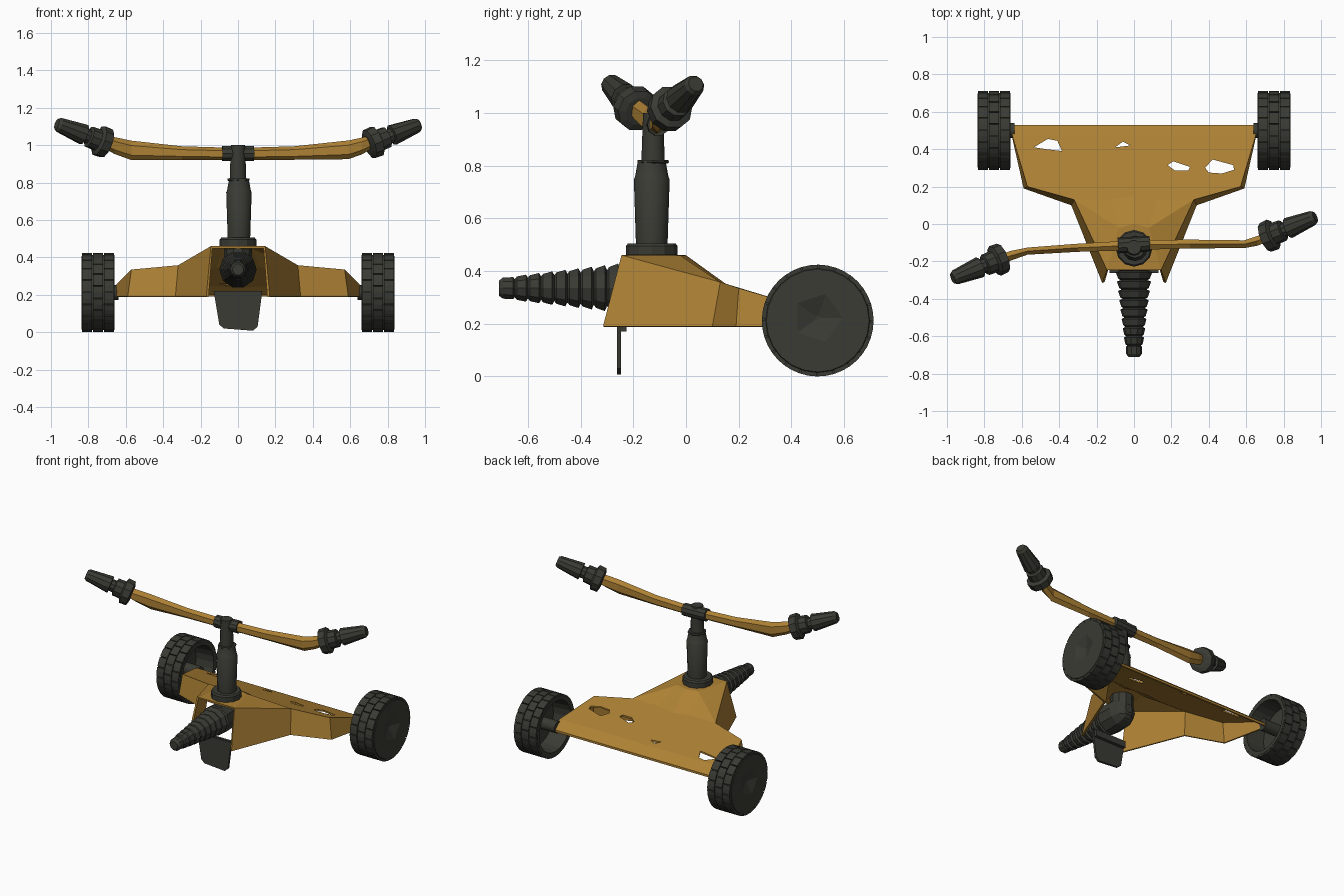
import bpy, bmesh, math
from mathutils import Vector

if "Cube" in bpy.data.objects:
    bpy.data.objects.remove(bpy.data.objects["Cube"])


def material(name, rgb):
    m = bpy.data.materials.new(name)
    m.use_nodes = True
    m.diffuse_color = (*rgb, 1)
    bsdf = m.node_tree.nodes["Principled BSDF"]
    bsdf.inputs["Base Color"].default_value = (*rgb, 1)
    bsdf.inputs["Roughness"].default_value = 0.8
    return m


OCHRE = material("ochre paint", (0.42, 0.22, 0.035))
RUBBER = material("dark rubber", (0.042, 0.043, 0.034))


def finish(bm, name, mat, smooth=0):
    me = bpy.data.meshes.new(name)
    bm.to_mesh(me)
    bm.free()
    ob = bpy.data.objects.new(name, me)
    bpy.context.collection.objects.link(ob)
    if mat:
        me.materials.append(mat)
    bpy.ops.object.select_all(action='DESELECT')
    ob.select_set(True)
    bpy.context.view_layer.objects.active = ob
    if smooth:
        bpy.ops.object.shade_smooth_by_angle(angle=math.radians(smooth))
    return ob


def loft(bm, rings, caps=True):
    """Skin a list of point rings and cap both ends."""
    vs = [[bm.verts.new(p) for p in ring] for ring in rings]
    n = len(vs[0])
    for a, b in zip(vs, vs[1:]):
        for i in range(n):
            bm.faces.new((a[i], a[(i + 1) % n], b[(i + 1) % n], b[i]))
    if caps:
        bm.faces.new(vs[0][::-1])
        bm.faces.new(vs[-1])
    bmesh.ops.recalc_face_normals(bm, faces=bm.faces)


def lathe_rings(profile, origin, axis, sides):
    """Profile holds (distance along axis, radius)."""
    q = Vector(axis).to_track_quat('Z', 'Y')
    steps = [2 * math.pi * i / sides for i in range(sides)]
    return [[Vector(origin) + q @ Vector((r * math.cos(t), r * math.sin(t), d))
             for t in steps] for d, r in profile]


def lathe(name, profile, origin, axis, sides, mat, smooth=0):
    bm = bmesh.new()
    loft(bm, lathe_rings(profile, origin, axis, sides))
    return finish(bm, name, mat, smooth)


def cut(target, cutter):
    mod = target.modifiers.new("cut", 'BOOLEAN')
    mod.operation, mod.solver, mod.object = 'DIFFERENCE', 'EXACT', cutter
    bpy.context.view_layer.objects.active = target
    bpy.ops.object.modifier_apply(modifier=mod.name)
    bpy.data.objects.remove(cutter)


# Sheet metal deck: half of an open-bottomed shell, then mirrored
P = {
    "t0": (.145, -.245, .46), "t1": (.32, .13, .358), "t2": (.57, .2, .335),
    "t3": (.65, .47, .255), "t4": (.66, .53, .205),
    "c0": (0, -.245, .46), "c1": (0, 0, .46), "c2": (0, .15, .352),
    "c3": (0, .47, .255), "c4": (0, .53, .205),
    "r": (.08, -.02, .458), "f": (.12, .13, .358),
    "b0": (.17, -.315, .19), "b1": (.335, .10, .19), "b2": (.59, .19, .19),
    "b3": (.66, .5, .19), "b4": (.66, .53, .19), "c5": (0, .53, .19),
}
FACES = ("c0 t0 r c1", "r t0 t1", "r t1 f", "c1 r f c2", "c2 f t1 t2 t3 c3",
         "c3 t3 t4 c4", "c4 t4 b4 c5", "t0 b0 b1 t1", "t1 b1 b2 t2",
         "t2 b2 b3 t3", "t3 b3 b4 t4")
bm = bmesh.new()
V = {k: bm.verts.new(p) for k, p in P.items()}
for f in FACES:
    bm.faces.new([V[k] for k in f.split()])
bmesh.ops.recalc_face_normals(bm, faces=bm.faces)
bm.faces.ensure_lookup_table()
if bm.faces[0].normal.z < 0:
    bmesh.ops.reverse_faces(bm, faces=bm.faces)
deck = finish(bm, "deck_shell", OCHRE)
mirror = deck.modifiers.new("mirror", 'MIRROR')
mirror.use_clip = True
solid = deck.modifiers.new("thickness", 'SOLIDIFY')
solid.thickness, solid.offset = 0.014, -1
for name in ("mirror", "thickness"):
    bpy.ops.object.modifier_apply(modifier=name)

# Torn holes through the deck
HOLES = (
    ((-.535, .41), (-.46, .455), (-.41, .445), (-.385, .39), (-.47, .4)),
    ((-.10, .41), (-.06, .44), (-.02, .42)),
    ((.18, .315), (.21, .335), (.3, .305), (.29, .285), (.22, .285)),
    ((.38, .30), (.42, .345), (.53, .315), (.535, .29), (.47, .27), (.40, .275)),
)
for hole in HOLES:
    bm = bmesh.new()
    loft(bm, [[(x, y, z) for x, y in hole] for z in (.215, .5)])
    cut(deck, finish(bm, "hole_cutter", None))


# Wheels: hollow cup with hub, dented outer face and brick tread
def wheel(name, s):
    center, axis = Vector((s * .66, .5, .212)), (s, 0, 0)
    cup = [(-.02, .04), (.13, .04), (.13, .165), (0, .175), (0, .2),
           (.17, .2), (.178, .195)]
    ob = lathe(name, cup, center, axis, 24, RUBBER)
    dent = lathe(name + "_dent", [(-.025, .01), (.01, .13)],
                 center + Vector((s * .178, 0, .01)), axis, 5, None)
    cut(ob, dent)
    bm = bmesh.new()
    count, rows = 20, 3
    step = 2 * math.pi / count
    for row in range(rows):
        x0 = s * (.002 + row * .059)
        x1 = x0 + s * .054
        for i in range(count):
            a0 = (i + .5 * (row % 2)) * step
            loft(bm, [[center + Vector((x, r * math.cos(a), r * math.sin(a)))
                       for x, r in ((x0, .19), (x1, .19), (x1, .212), (x0, .212))]
                      for a in (a0, a0 + step * .46, a0 + step * .92)])
    finish(bm, name + "_tread", RUBBER)


wheel("left_wheel", 1)
wheel("right_wheel", -1)

# Ribbed nose hose, running back inside the shell
ribs, length = 8, .40
profile = [(0, .03), (.03, .075), (.08, .095), (.19, .1)]
for i in range(ribs):
    d = .2 + i * length / ribs
    r = .098 - .0063 * i
    profile += [(d, r * .78), (d + .008, r), (d + .042, r * .86)]
profile += [(.6, .036), (.606, .044), (.645, .042), (.66, .03)]
lathe("nose_hose", profile, (0, -.05, .335), (0, -1, 0), 10, RUBBER)
lathe("hose_elbow", [(0, .05), (.02, .07), (.18, .075)],
      (0, -.12, .27), (0, 0, 1), 10, RUBBER)

# Hanging front flap with its bracket
bm = bmesh.new()
flap = ((-.13, .22), (-.10, .04), (-.075, .02), (.08, .008),
        (.105, .03), (.13, .22))
loft(bm, [[(x, y, z) for x, z in flap] for y in (-.262, -.247)])
finish(bm, "front_flap", RUBBER)
bm = bmesh.new()
loft(bm, [[(x, y, z) for y, z in ((-.26, .17), (-.225, .17), (-.225, .215), (-.26, .215))]
          for x in (-.12, .12)])
finish(bm, "flap_bracket", RUBBER)

# Steering column
Z = (0, 0, 1)
lathe("column_base", [(0, .098), (.035, .098), (.045, .09)],
      (0, -.13, .46), Z, 12, RUBBER)
lathe("column_lower", [(0, .06), (.25, .068), (.255, .064), (.32, .052)],
      (.005, -.13, .5), Z, 12, RUBBER, 40)
lathe("column_collar", [(0, .055), (.005, .06), (.014, .058)],
      (.003, -.125, .808), Z, 8, RUBBER)
lathe("column_upper", [(0, .045), (.2, .038)], (0, -.125, .8), Z, 12, RUBBER, 40)
lathe("bar_clamp", [(0, .042), (.17, .042)], (-.085, -.115, .955), (1, .06, 0), 10, RUBBER)

# Handlebar halves: flattened, bent tube; each station is x, y, z, half width, half height
STATIONS = {
    "left": ((.03, -.112, .953, .03, .033), (.3, -.107, .958, .027, .036),
             (.59, -.108, .975, .024, .05), (.66, -.09, .995, .03, .045),
             (.73, -.062, 1.022, .03, .035)),
    "right": ((-.03, -.115, .953, .03, .033), (-.3, -.127, .958, .025, .036),
              (-.57, -.145, .972, .022, .052), (-.66, -.17, .998, .03, .045),
              (-.73, -.195, 1.025, .03, .035)),
}
HEX = [math.radians(60 * i + 30) for i in range(6)]
for side, stations in STATIONS.items():
    bm = bmesh.new()
    loft(bm, [[(x, y + w * math.cos(t), z + h * math.sin(t)) for t in HEX]
              for x, y, z, w, h in stations])
    finish(bm, side + "_handlebar", OCHRE)

# Grips with stepped collars, following the bent bar ends
GRIP = [(0, .055), (.008, .082), (.055, .085), (.065, .06), (.115, .058),
        (.12, .04), (.145, .04), (.148, .057), (.30, .04), (.315, .03)]
for side, s, start in (("left", 1, (.695, -.075, 1.003)),
                       ("right", -1, (-.695, -.178, 1.006))):
    lathe(side + "_grip", GRIP, start, (s * .28, s * .115, .11), 10, RUBBER)
